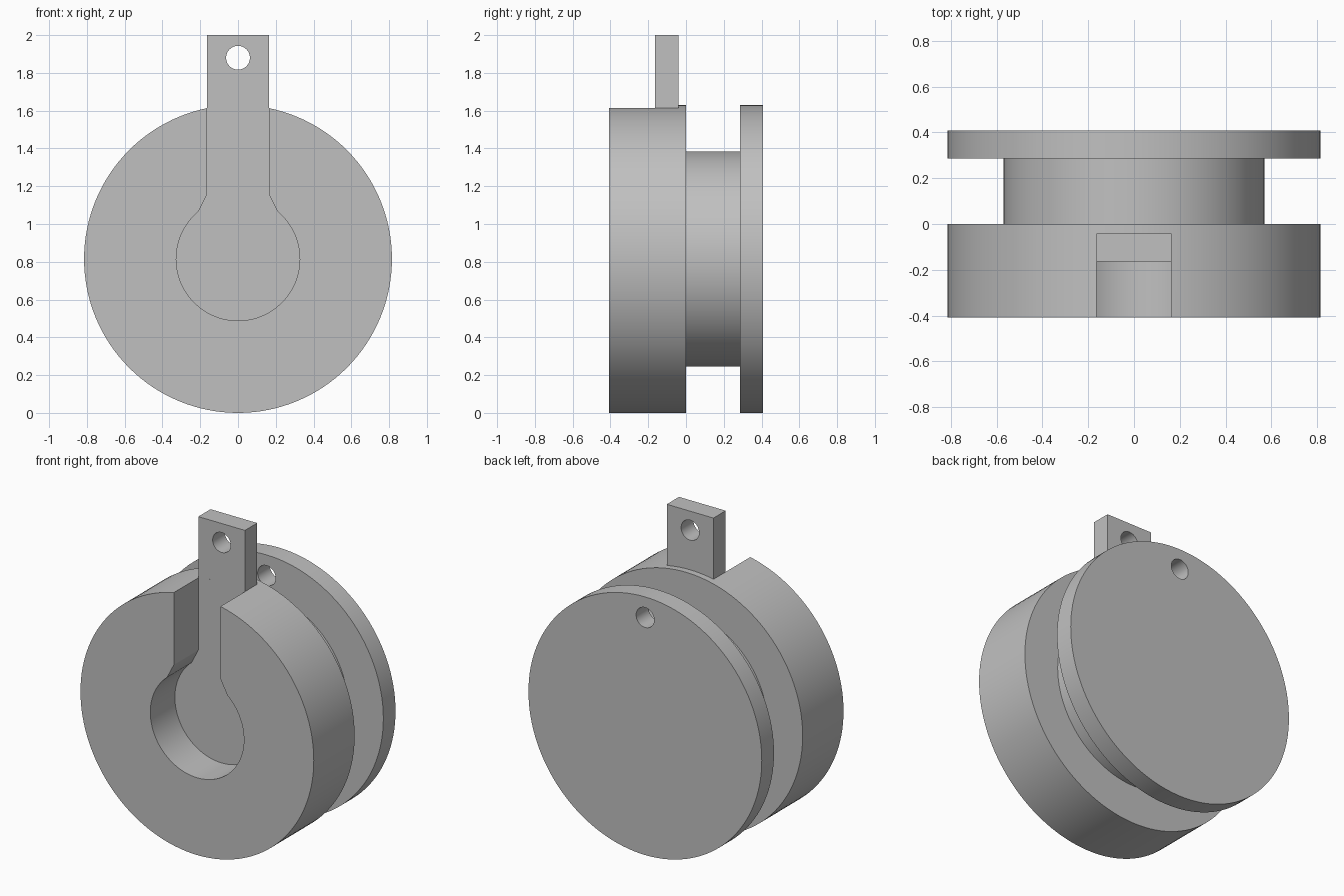
import bpy
import bmesh
from math import sin, cos, atan2, pi

cube = bpy.data.objects.get("Cube")
if cube:
    bpy.data.objects.remove(cube, do_unlink=True)

R = 0.815            # disc radius, also the height of the axis
SLOT = 0.163         # half width of slot and tab
FLOOR = -0.163       # depth of the slot floor and front of the tab
HOLE = 0.063

grey = bpy.data.materials.new("plain grey")
grey.use_nodes = True
colour = (0.53, 0.53, 0.53, 1)
grey.diffuse_color = colour
grey.node_tree.nodes["Principled BSDF"].inputs["Base Color"].default_value = colour


def arc(radius, start, end, steps, z=R):
    """Points in the xz plane from one angle to another."""
    angles = [start + (end - start) * i / steps for i in range(steps + 1)]
    return [(radius * cos(a), z + radius * sin(a)) for a in angles]


def circle(radius, z=R, steps=128):
    return arc(radius, 0, 2 * pi, steps, z)[:-1]


def prism(name, outline, y0, y1):
    """Extrude an xz outline from y0 to y1."""
    bm = bmesh.new()
    face = bm.faces.new([bm.verts.new((x, y0, z)) for x, z in outline])
    new = bmesh.ops.extrude_face_region(bm, geom=[face], use_keep_orig=True)["geom"]
    moved = [v for v in new if isinstance(v, bmesh.types.BMVert)]
    bmesh.ops.translate(bm, verts=moved, vec=(0, y1 - y0, 0))
    bmesh.ops.recalc_face_normals(bm, faces=bm.faces)
    mesh = bpy.data.meshes.new(name)
    bm.to_mesh(mesh)
    bm.free()
    mesh.materials.append(grey)
    obj = bpy.data.objects.new(name, mesh)
    bpy.context.collection.objects.link(obj)
    return obj


def select(obj):
    bpy.ops.object.select_all(action="DESELECT")
    obj.select_set(True)
    bpy.context.view_layer.objects.active = obj


def cut(obj, cutter):
    """Subtract the cutter and remove it."""
    cutter.hide_render = True
    mod = obj.modifiers.new("cut", "BOOLEAN")
    mod.operation = "DIFFERENCE"
    mod.solver = "EXACT"
    mod.object = cutter
    select(obj)
    bpy.ops.object.modifier_apply(modifier=mod.name)
    bpy.data.objects.remove(cutter, do_unlink=True)


# Front drum with a keyhole-shaped slot, flared where it meets the round pocket
drum = prism("front_drum", circle(R), -0.408, 0)
flare = atan2(0.25, 0.21)
pocket = arc(0.327, flare, -pi - flare, 72)
keyhole = [(SLOT, 1.9), (SLOT, 1.157)] + pocket + [(-SLOT, 1.157), (-SLOT, 1.9)]
cut(drum, prism("keyhole_cutter", keyhole, -0.6, FLOOR))

# Hub joining the drum to the rear flange
hub = prism("hub", circle(0.57), -0.01, 0.295)

# Rear flange with a small through hole above the hub
flange = prism("rear_flange", circle(R), 0.286, 0.408)
cut(flange, prism("flange_drill", circle(HOLE, 1.5, 48), 0.2, 0.5))

# Upright tab, its foot following the rim of the drum
rim = atan2((R * R - SLOT * SLOT) ** 0.5, SLOT)
tab = prism("hanging_tab", [(SLOT, 2), (SLOT, 1.61)] + arc(R, rim, pi - rim, 8)[1:-1]
            + [(-SLOT, 1.61), (-SLOT, 2)], FLOOR, -0.041)
cut(tab, prism("tab_drill", circle(HOLE, 1.88, 48), -0.4, 0.2))

# Smooth the round walls, keep the rims sharp
for part in (drum, hub, flange, tab):
    select(part)
    bpy.ops.object.shade_smooth_by_angle(angle=pi / 7)
